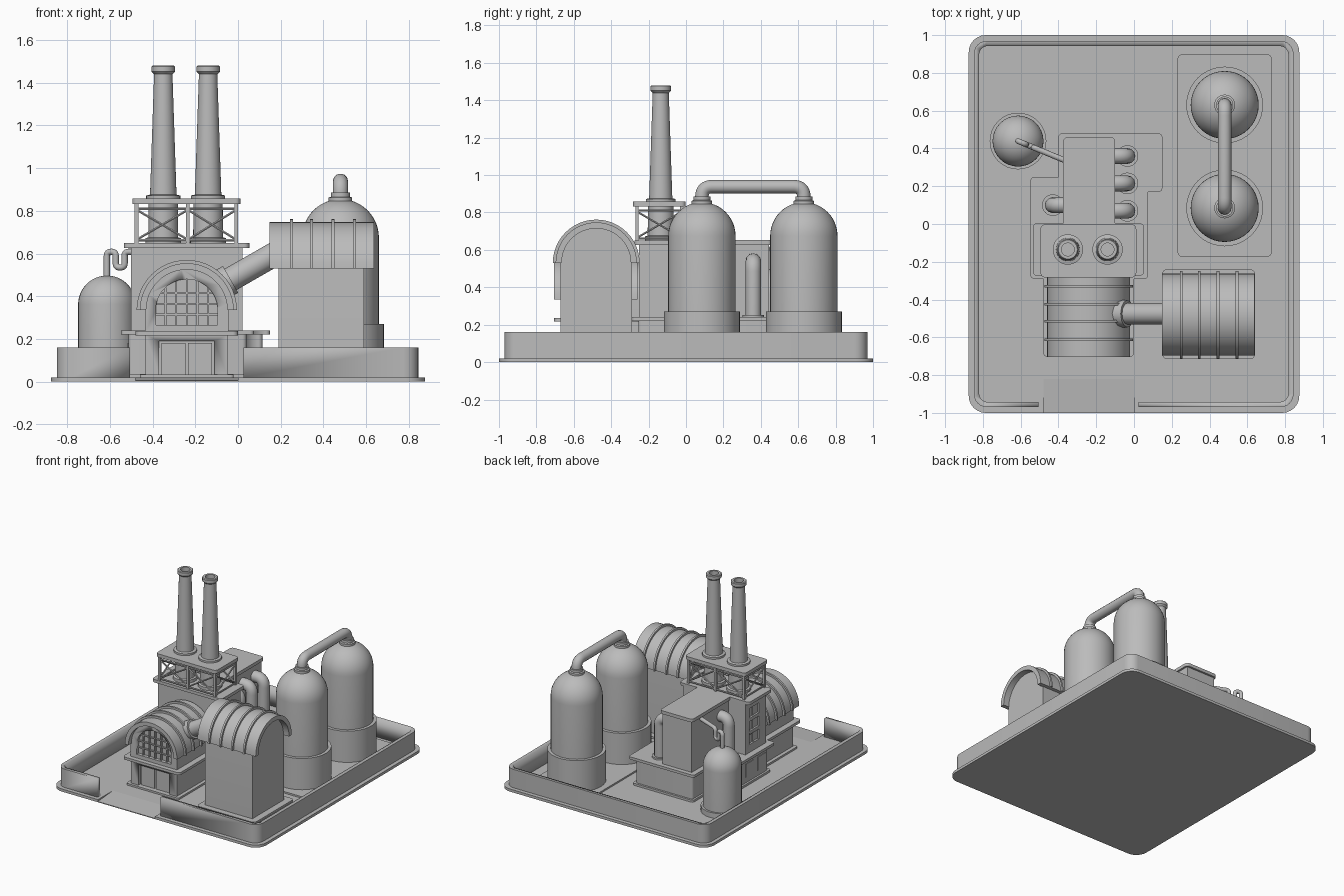
import bpy, bmesh, math
from mathutils import Vector

if "Cube" in bpy.data.objects:
    bpy.data.objects.remove(bpy.data.objects["Cube"])

grey = bpy.data.materials.new("plain grey")
grey.use_nodes = True
grey.diffuse_color = (0.5, 0.5, 0.5, 1)
grey.node_tree.nodes["Principled BSDF"].inputs["Base Color"].default_value = (0.5, 0.5, 0.5, 1)


def activate(ob):
    bpy.ops.object.select_all(action="DESELECT")
    ob.select_set(True)
    bpy.context.view_layer.objects.active = ob


def finish(name, bm, smooth=True):
    bmesh.ops.recalc_face_normals(bm, faces=bm.faces)
    me = bpy.data.meshes.new(name)
    bm.to_mesh(me)
    bm.free()
    me.materials.append(grey)
    ob = bpy.data.objects.new(name, me)
    bpy.context.collection.objects.link(ob)
    if smooth:
        activate(ob)
        bpy.ops.object.shade_smooth_by_angle(angle=math.radians(35))
    return ob


def prism(name, pts, lo, hi, axis="z"):
    """Extrude a 2D outline along an axis."""
    place = {"z": lambda u, v, w: (u, v, w), "y": lambda u, v, w: (u, w, v),
             "x": lambda u, v, w: (w, u, v)}[axis]
    bm = bmesh.new()
    a, b = [[bm.verts.new(place(u, v, w)) for u, v in pts] for w in (lo, hi)]
    bm.faces.new(a)
    bm.faces.new(b)
    for i in range(len(pts)):
        j = (i + 1) % len(pts)
        bm.faces.new((a[i], a[j], b[j], b[i]))
    return finish(name, bm)


def box(name, x0, x1, y0, y1, z0, z1, r=0.0):
    """Box with rounded upright corners."""
    pts = []
    corners = [(x1 - r, y1 - r), (x0 + r, y1 - r), (x0 + r, y0 + r), (x1 - r, y0 + r)]
    for k, (cx, cy) in enumerate(corners):
        for s in range(7 if r else 1):
            t = math.pi / 2 * (k + s / 6)
            pts.append((cx + r * math.cos(t), cy + r * math.sin(t)))
    return prism(name, pts, z0, z1)


def arc(c, z, r, n=24):
    return [(c + r * math.cos(math.pi * i / n), z + r * math.sin(math.pi * i / n))
            for i in range(n + 1)]


def arch(c, z, r, foot):
    return arc(c, z, r) + [(c - r, foot), (c + r, foot)]


def shell(c, z, r_out, r_in):
    return arc(c, z, r_out) + arc(c, z, r_in)[::-1]


def lathe(name, profile, x, y, n=32):
    """Turn (radius, height) points around an upright axis."""
    bm = bmesh.new()
    vs = [bm.verts.new((r, 0, z)) for r, z in profile]
    es = [bm.edges.new(p) for p in zip(vs, vs[1:])]
    bmesh.ops.spin(bm, geom=vs + es, axis=(0, 0, 1), cent=(0, 0, 0),
                   angle=math.tau, steps=n)
    bmesh.ops.remove_doubles(bm, verts=bm.verts, dist=1e-5)
    bmesh.ops.translate(bm, verts=bm.verts, vec=(x, y, 0))
    return finish(name, bm)


def tube(name, path, r, bend=0.0, sides=4):
    """Round pipe along a path, with rounded bends."""
    p = [Vector(q) for q in path]
    pts = [p[0]]
    for a, b, c in zip(p, p[1:], p[2:]):
        u, v = (a - b).normalized() * bend, (c - b).normalized() * bend
        for i in range(9):
            t = i / 8
            pts.append(b + u * (1 - t) ** 2 + v * t ** 2)
    pts.append(p[-1])
    cu = bpy.data.curves.new(name, "CURVE")
    cu.dimensions = "3D"
    cu.bevel_depth, cu.bevel_resolution, cu.use_fill_caps = r, sides, True
    sp = cu.splines.new("POLY")
    sp.points.add(len(pts) - 1)
    for q, v in zip(sp.points, pts):
        q.co = (*v, 1)
    cu.materials.append(grey)
    ob = bpy.data.objects.new(name, cu)
    bpy.context.collection.objects.link(ob)
    activate(ob)
    bpy.ops.object.convert(target="MESH")
    bpy.ops.object.shade_smooth_by_angle(angle=math.radians(40))
    return ob


def combine(ob, other, op="DIFFERENCE"):
    m = ob.modifiers.new("cut", "BOOLEAN")
    m.operation, m.object, m.solver = op, other, "EXACT"
    activate(ob)
    bpy.ops.object.modifier_apply(modifier="cut")
    bpy.data.objects.remove(other)


# Ground plate with a sloped gateway, and the perimeter wall
plate = box("ground_plate", -0.875, 0.875, -1, 1, 0, 0.02, 0.09)
combine(plate, prism("ramp_cut", [(-0.82, 0.02), (-1.02, 0.004), (-1.02, 0.05), (-0.82, 0.05)],
                     -0.48, 0, "x"))
wall = box("perimeter_wall", -0.848, 0.845, -0.97, 0.97, 0.02, 0.16, 0.07)
combine(wall, box("wall_core", -0.82, 0.817, -0.942, 0.942, 0, 0.3, 0.045))
combine(wall, box("gate_cut", -0.505, 0.025, -1.1, -0.8, 0, 0.3))

# Two tall domed tanks joined by an overhead pipe
box("tank_pad", 0.23, 0.73, -0.175, 0.9, 0.02, 0.032, 0.03)
tank_y = (0.085, 0.63)
for y in tank_y:
    dome = [(0.18 * math.cos(math.pi * i / 24), 0.675 + 0.18 * math.sin(math.pi * i / 24))
            for i in range(12)]
    lathe("tall_tank", [(0, 0.02), (0.203, 0.02), (0.203, 0.27), (0.18, 0.27)] + dome
          + [(0, 0.855)], 0.48, y, 40)
    lathe("tank_collar", [(0.055, 0.83), (0.055, 0.862), (0.045, 0.866), (0.045, 0.885),
                          (0, 0.885)], 0.48, y)
tube("overhead_pipe", [(0.48, tank_y[0], 0.86), (0.48, tank_y[0], 0.938),
                       (0.48, tank_y[1], 0.938), (0.48, tank_y[1], 0.86)], 0.036, 0.055)

# Small domed tank with a looped feed pipe
sx, sy = -0.614, 0.439
dome = [(0.135 * math.cos(math.pi * i / 24), 0.362 + 0.135 * math.sin(math.pi * i / 24))
        for i in range(12)]
lathe("small_tank", [(0, 0.02), (0.15, 0.02), (0.15, 0.06), (0.135, 0.06)] + dome
      + [(0, 0.497)], sx, sy)
loop = [(0, 0.48), (0, 0.608), (0.045, 0.608), (0.045, 0.535), (0.09, 0.535),
        (0.09, 0.608), (0.27, 0.608)]
tube("feed_pipe", [(sx + 0.92 * t, sy - 0.38 * t, z) for t, z in loop], 0.015, 0.021)

# Main building: joined podium with ledge, front block and rear block
for name, grow, z0, z1 in (("podium", -0.035, 0.02, 0.22), ("podium_ledge", 0, 0.22, 0.24),
                           ("podium_footing", -0.02, 0.02, 0.036)):
    part = box(name, -0.548 - grow, 0.075 + grow, -0.29 - grow, 0.25 + grow, z0, z1, 0.02)
    combine(part, box("wing", -0.40 - grow, 0.15 + grow, 0.17 - grow, 0.48 + grow, z0, z1, 0.02),
            "UNION")
block = box("front_block", -0.50, 0.022, -0.25, 0, 0.24, 0.63)
box("front_block_roof", -0.535, 0.053, -0.275, 0.005, 0.627, 0.65, 0.025)
box("rear_block", -0.36, -0.115, -0.01, 0.445, 0.24, 0.63)
box("rear_block_roof", -0.375, -0.10, -0.01, 0.46, 0.627, 0.652, 0.025)
for z in (0.30, 0.40, 0.50):
    combine(block, box("window_cut", -0.55, -0.485, -0.165, -0.05, z, z + 0.075))
    box("window_bar", -0.49, -0.482, -0.112, -0.103, z, z + 0.075)
for y in (-0.17, -0.03):
    box("podium_window", -0.518, -0.51, y - 0.045, y + 0.045, 0.08, 0.18)

# Elbow pipes along the rear block
for side, y in ((1, 0.36), (1, 0.215), (1, 0.07), (-1, 0.1)):
    cx = -0.035 if side > 0 else -0.43
    tube("elbow_pipe", [(-0.24, y, 0.54), (cx, y, 0.54), (cx, y, 0.24)], 0.042, 0.055)
    lathe("elbow_pipe_flange", [(0.057, 0.24), (0.057, 0.253), (0, 0.253)], cx, y)

# Braced steel frame carrying the chimney platform
box("chimney_platform", -0.495, 0.012, -0.283, -0.002, 0.832, 0.858, 0.025)
xs, ys = (-0.475, -0.235, -0.008), (-0.262, -0.022)
spans = [((xs[i], y), (xs[i + 1], y)) for i in (0, 1) for y in ys]
spans += [((x, ys[0]), (x, ys[1])) for x in (xs[0], xs[2])]
for x in xs:
    for y in ys:
        box("frame_post", x - 0.009, x + 0.009, y - 0.009, y + 0.009, 0.65, 0.835)
for a, b in spans:
    for za, zb in ((0.665, 0.805), (0.805, 0.665), (0.81, 0.81), (0.662, 0.662)):
        tube("frame_brace", [(*a, za), (*b, zb)], 0.006, 0, 1)

# Twin tapered chimneys
for x in (-0.35, -0.14):
    lathe("chimney", [(0.084, 0.65), (0.084, 0.672), (0.07, 0.676), (0.068, 0.858),
                      (0.08, 0.858), (0.08, 0.872), (0.062, 0.876), (0.043, 1.44),
                      (0.055, 1.452), (0.055, 1.475), (0.05, 1.48), (0.034, 1.48),
                      (0.034, 1.40), (0, 1.40)], x, -0.135)

# Vaulted front hall with arched window and door
hx = -0.24
box("hall_footing", hx - 0.22, hx + 0.22, -0.69, -0.25, 0.02, 0.034, 0.015)
base = box("hall_base", hx - 0.193, hx + 0.193, -0.67, -0.25, 0.02, 0.22)
combine(base, box("door_cut", hx - 0.13, hx + 0.13, -0.8, -0.645, 0.034, 0.19))
for s in (-1, 1):
    box("door_leaf", hx + s * 0.062 - 0.056, hx + s * 0.062 + 0.056, -0.653, -0.64, 0.034, 0.18)
box("hall_ledge", hx - 0.24, hx + 0.24, -0.705, -0.25, 0.217, 0.237, 0.025)
hall = prism("hall_body", arch(hx, 0.335, 0.195, 0.23), -0.67, -0.25, "y")
combine(hall, prism("window_cut", arch(hx, 0.335, 0.145, 0.265), -0.8, -0.645, "y"))
for i in (-2, -1, 0, 1, 2):
    top = 0.335 + math.sqrt(0.145 ** 2 - (i * 0.05) ** 2)
    box("mullion", hx + i * 0.05 - 0.004, hx + i * 0.05 + 0.004, -0.66, -0.64, 0.265, top)
for z in (0.315, 0.365, 0.415):
    w = math.sqrt(0.145 ** 2 - max(0, z - 0.335) ** 2)
    box("window_crossbar", hx - w, hx + w, -0.658, -0.64, z - 0.004, z + 0.004)
prism("hall_vault", shell(hx, 0.335, 0.22, 0.19), -0.705, -0.26, "y")
for y in (-0.33, -0.425, -0.515, -0.613):
    prism("hall_vault_rib", shell(hx, 0.335, 0.235, 0.21), y - 0.007, y + 0.007, "y")

# Tall vaulted side building
wy = -0.48
box("side_building_pad", 0.15, 0.64, wy - 0.235, wy + 0.24, 0.02, 0.034, 0.025)
prism("side_building", arch(wy, 0.53, 0.19, 0.03), 0.19, 0.59, "x")
prism("side_vault", shell(wy, 0.53, 0.217, 0.185), 0.147, 0.637, "x")
for x in (0.25, 0.345, 0.445, 0.545):
    prism("side_vault_rib", shell(wy, 0.53, 0.232, 0.205), x - 0.007, x + 0.007, "x")

# Sloped duct between the two vaults
tube("connecting_duct", [(-0.12, -0.475, 0.43), (0.22, -0.475, 0.625)], 0.057)
tube("duct_collar", [(-0.1, -0.475, 0.442), (-0.035, -0.475, 0.479)], 0.072)
